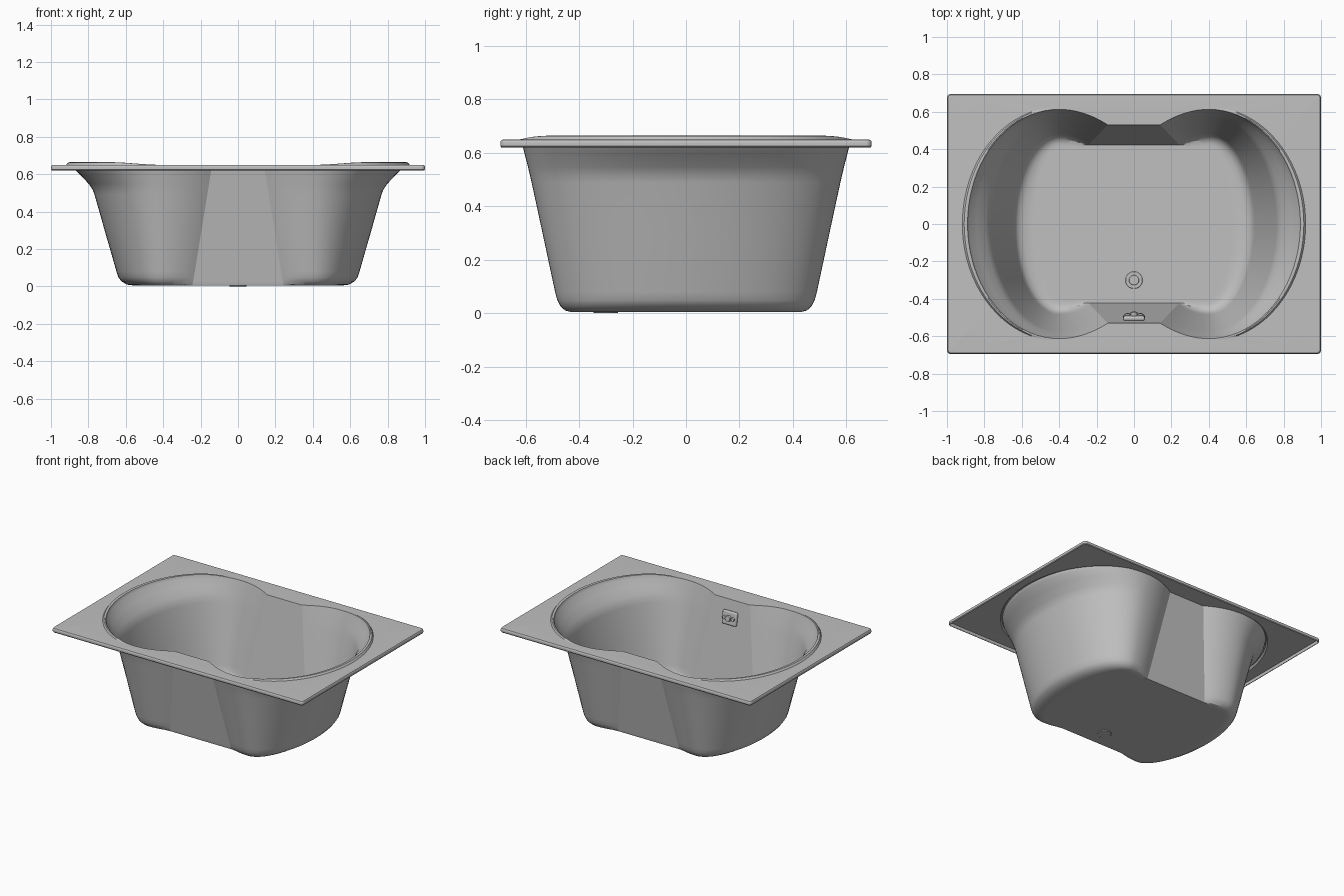
import bpy, bmesh, math

cube = bpy.data.objects.get("Cube")
if cube:
    bpy.data.objects.remove(cube, do_unlink=True)

# One grey for the whole tub
GREY = (0.53, 0.53, 0.53, 1)
grey = bpy.data.materials.new("light_grey")
grey.use_nodes = True
grey.diffuse_color = GREY
grey.node_tree.nodes["Principled BSDF"].inputs["Base Color"].default_value = GREY

LOBE_X = 0.4
ARC, BEND = 20, 8


def finish(obj, name, angle=30):
    obj.name = name
    obj.data.materials.append(grey)
    bpy.ops.object.select_all(action='DESELECT')
    obj.select_set(True)
    bpy.context.view_layer.objects.active = obj
    bpy.ops.object.shade_smooth_by_angle(angle=math.radians(angle))
    return obj


def hourglass(t, a, b):
    """Two-lobed outline with a straight waist; t is the height fraction."""
    nx, ny = 0.245 - 0.105 * t, 0.42 + 0.11 * t
    q = []
    for i in range(ARC + 1):
        th = math.pi / 2 * i / ARC
        q.append((LOBE_X + (a - LOBE_X) * math.cos(th), b * math.sin(th)))
    for i in range(1, BEND + 1):
        s = i / BEND
        q.append((LOBE_X + (nx - LOBE_X) * s, b + (ny - b) * s * s))
    back = q[::-1]
    return (q + [(-x, y) for x, y in back] + [(-x, -y) for x, y in q[1:]]
            + [(x, -y) for x, y in back[:-1]])


def rounded_rect(hx, hy, r):
    pts = []
    for k, (sx, sy) in enumerate([(1, 1), (-1, 1), (-1, -1), (1, -1)]):
        for i in range(6):
            th = math.pi / 2 * (k + i / 5)
            pts.append((sx * (hx - r) + r * math.cos(th), sy * (hy - r) + r * math.sin(th)))
    return pts


def skin(bm, rings):
    for lo, up in zip(rings, rings[1:]):
        n = len(lo)
        for j in range(n):
            k = (j + 1) % n
            bm.faces.new((lo[j], up[j], up[k], lo[k]))


def fill(bm, *loops):
    edges = []
    for loop in loops:
        for j, v in enumerate(loop):
            w = loop[(j + 1) % len(loop)]
            edges.append(bm.edges.get((v, w)) or bm.edges.new((v, w)))
    res = bmesh.ops.triangle_fill(bm, use_beauty=True, edges=edges, normal=(0, 0, 1))
    for f in res["geom"]:
        if isinstance(f, bmesh.types.BMFace):
            f.normal_update()
            if f.normal.z < 0:
                f.normal_flip()


def lift(x):
    """Raised lip that fades out toward the waist."""
    s = min(max((abs(x) - 0.42) / 0.26, 0), 1)
    return 0.014 * s * s * (3 - 2 * s)


bm = bmesh.new()

# Basin wall: height, end reach, side reach
wall = [(0.009, 0.55, 0.43), (0.014, 0.59, 0.45), (0.03, 0.62, 0.467),
        (0.05, 0.635, 0.477), (0.08, 0.645, 0.485), (0.3, 0.708, 0.532),
        (0.49, 0.762, 0.573), (0.52, 0.773, 0.58), (0.55, 0.793, 0.587),
        (0.6, 0.84, 0.6), (0.64, 0.882, 0.61)]
rings = []
floor = hourglass(0, 0.55, 0.43)
rings.append([bm.verts.new((x * 0.96, y * 0.96, 0.009)) for x, y in floor])
for z, a, b in wall:
    rings.append([bm.verts.new((x, y, z)) for x, y in hourglass(z / 0.65, a, b)])

# Raised lip around the opening
for t, a, b, k in [(1, 0.89, 0.613, 0.8), (1.03, 0.897, 0.617, 1),
                   (1.06, 0.908, 0.621, 0.9), (1.1, 0.918, 0.626, 0)]:
    rings.append([bm.verts.new((x, y, 0.65 + k * lift(x))) for x, y in hourglass(t, a, b)])
skin(bm, rings)
fill(bm, rings[0])

# Crisp edges along the four waist corners
c = ARC + BEND
n = len(rings[0])
for j in (c, c + 1, n - c, n - c - 1):
    for lo, up in zip(rings[1:], rings[2:]):
        bm.edges.get((lo[j], up[j])).smooth = False

# Rim deck with turned-down edge: inset, height
edge = []
for inset, z in [(0.012, 0.65), (0.005, 0.648), (0.001, 0.643), (0, 0.637),
                 (0, 0.626), (0.004, 0.62)]:
    pts = rounded_rect(1 - inset, 0.695 - inset, 0.022 - inset)
    edge.append([bm.verts.new((x, y, z)) for x, y in pts])
skin(bm, edge)
fill(bm, rings[-1], edge[0])

mesh = bpy.data.meshes.new("tub_shell")
bm.to_mesh(mesh)
bm.free()
tub = bpy.data.objects.new("tub_shell", mesh)
bpy.context.collection.objects.link(tub)
finish(tub, "tub_shell")
solid = tub.modifiers.new("thickness", 'SOLIDIFY')
solid.thickness = 0.005
solid.offset = -1
weighted = tub.modifiers.new("clean_shading", 'WEIGHTED_NORMAL')
weighted.keep_sharp = True


def cylinder(name, r, depth, loc, tilt=0, bevel=0.003):
    bpy.ops.mesh.primitive_cylinder_add(vertices=32, radius=r, depth=depth,
                                        location=loc, rotation=(tilt, 0, 0))
    obj = finish(bpy.context.object, name)
    mod = obj.modifiers.new("soft_edge", 'BEVEL')
    mod.width, mod.segments = bevel, 2
    return obj


# Drain in the floor
cylinder("drain_flange", 0.046, 0.013, (0, -0.3, 0.0065))
cylinder("drain_plug", 0.027, 0.016, (0, -0.3, 0.009))

# Overflow fitting on the front waist wall
slope = math.atan2(0.11, 0.65)


def on_wall(x, z, out):
    y = -(0.42 + 0.11 * z / 0.65)
    return (x, y + out * math.cos(slope), z + out * math.sin(slope))


bpy.ops.mesh.primitive_cube_add(size=1, location=on_wall(0, 0.53, 0.01),
                                rotation=(slope, 0, 0))
plate = bpy.context.object
plate.scale = (0.115, 0.024, 0.095)
bpy.ops.object.transform_apply(location=False, rotation=False, scale=True)
finish(plate, "overflow_plate")
soft = plate.modifiers.new("soft_edge", 'BEVEL')
soft.width, soft.segments = 0.01, 3
for name, x in (("left", 0.034), ("right", -0.034)):
    cylinder("overflow_button_" + name, 0.013, 0.02, on_wall(x, 0.53, 0.022), slope - math.pi / 2)
cylinder("overflow_knob", 0.02, 0.026, on_wall(0, 0.53, 0.026), slope - math.pi / 2)
